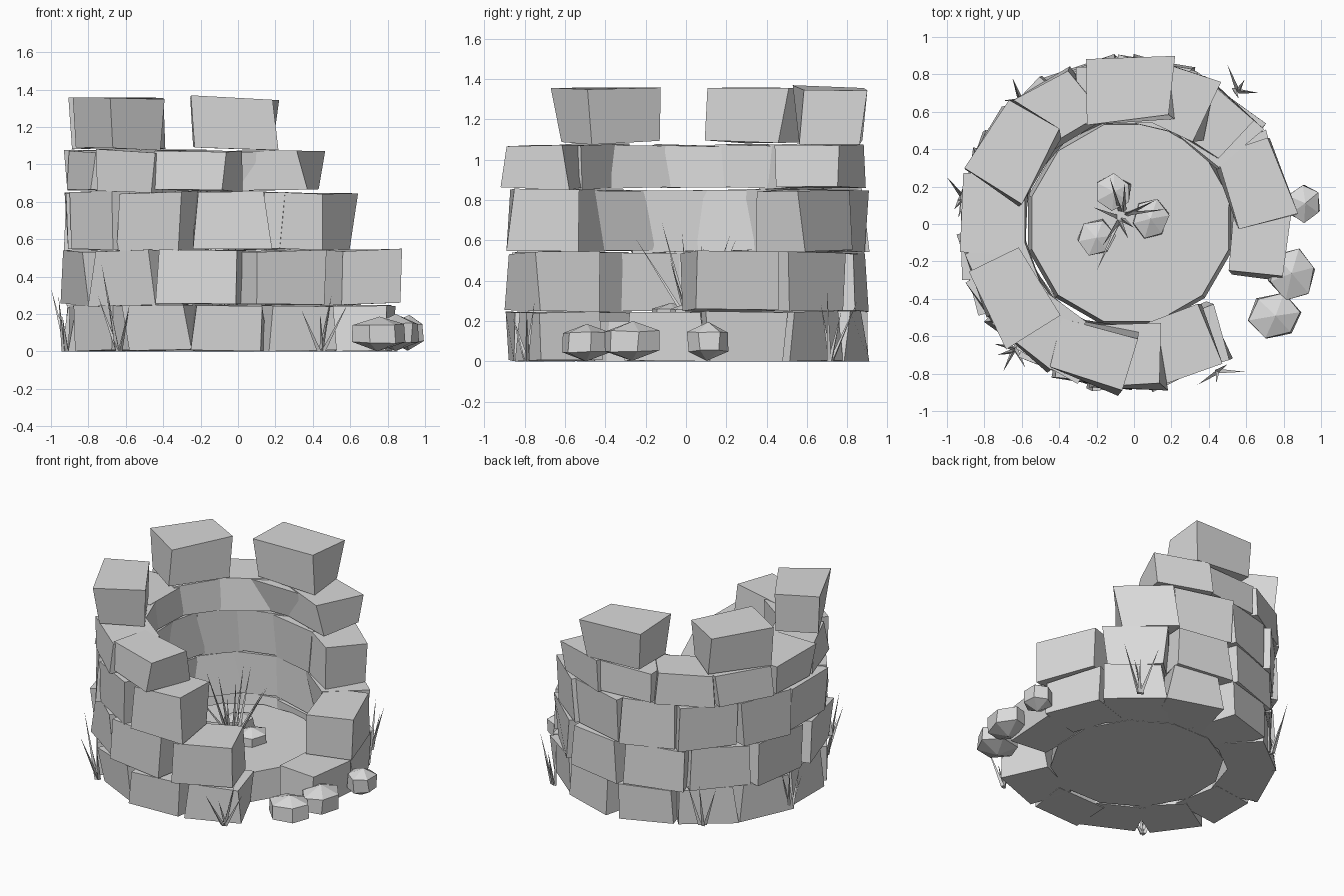
import bpy, bmesh, math, random
from mathutils import Vector, Matrix

if "Cube" in bpy.data.objects:
    bpy.data.objects.remove(bpy.data.objects["Cube"])

random.seed(11)
CX = -0.04          # tower axis

stone = bpy.data.materials.new("plain grey stone")
stone.diffuse_color = (0.7, 0.7, 0.7, 1)
stone.use_nodes = True
stone.node_tree.nodes["Principled BSDF"].inputs["Base Color"].default_value = stone.diffuse_color


def finish(name, bm):
    bmesh.ops.recalc_face_normals(bm, faces=bm.faces)
    me = bpy.data.meshes.new(name)
    bm.to_mesh(me)
    bm.free()
    me.materials.append(stone)
    ob = bpy.data.objects.new(name, me)
    bpy.context.collection.objects.link(ob)
    return ob


def jit(a):
    return random.uniform(-a, a)


def block(bm, ang, z0, z1, width, r_in=0.555, r_out=0.87, rough=0.027):
    """One rough-hewn block standing on the ring at the given angle."""
    h = z1 - z0
    made = bmesh.ops.create_cube(bm, size=1)["verts"]
    turn = Matrix.Rotation(math.radians(ang), 4, 'Z')
    skew = Matrix.Rotation(math.radians(jit(4)), 4, 'Z') @ Matrix.Rotation(math.radians(jit(1.5)), 4, 'X')
    for v in made:
        p = Vector((v.co.x * (r_out - r_in), v.co.y * width, v.co.z * h))
        p += Vector((jit(rough), jit(rough), jit(0.008)))
        p = skew @ p
        p.x += (r_in + r_out) / 2
        p = turn @ p
        v.co = (p.x + CX, p.y, max(0.0, p.z + (z0 + z1) / 2))


def course(name, z0, z1, angles, width):
    bm = bmesh.new()
    for a in angles:
        block(bm, a, z0, z1, width)
    finish(name, bm)


STEP = 360 / 13
# Courses: each one up is broken off further back from the doorway
course("wall_course_1", 0.0, 0.245, [270 + STEP * k for k in range(13) if k != 2], 0.375)
course("wall_course_2", 0.25, 0.54, [291, 258, 228, 198, 168, 138, 108, 79, 49, 18], 0.41)
course("wall_course_3", 0.545, 0.85, [270, 240, 213, 186, 159, 132, 106, 80, 54], 0.385)
course("wall_course_4", 0.86, 1.07, [255 - 26.6 * k for k in range(8)], 0.39)
course("wall_course_5", 1.085, 1.355, [212, 148, 88.5], 0.44)

# Round floor slab, slightly narrower at the top
bm = bmesh.new()
bmesh.ops.create_cone(bm, cap_ends=True, segments=12, radius1=0.565, radius2=0.545, depth=0.2,
                      matrix=Matrix.Translation((-0.02, 0.005, 0.1)) @ Matrix.Rotation(0.26, 4, 'Z'))
finish("floor_slab", bm)


def rock(name, x, y, z, rx, ry, rz):
    """Flattened six-sided boulder."""
    bm = bmesh.new()
    bmesh.ops.create_uvsphere(bm, u_segments=6, v_segments=3, radius=1)
    turn = Matrix.Rotation(random.uniform(0, 1), 4, 'Z')
    for v in bm.verts:
        p = turn @ v.co
        v.co = (x + p.x * rx / 0.87 + jit(0.008), y + p.y * ry / 0.87 + jit(0.008),
                max(0, z + p.z * rz + jit(0.005)))
    finish(name, bm)


rock("doorway_rock_1", 0.75, -0.49, 0.095, 0.145, 0.125, 0.095)
rock("doorway_rock_2", 0.845, -0.27, 0.10, 0.125, 0.145, 0.10)
rock("doorway_rock_3", 0.91, 0.11, 0.10, 0.09, 0.105, 0.095)
rock("floor_rock_1", -0.11, 0.17, 0.225, 0.10, 0.095, 0.07)
rock("floor_rock_2", -0.20, -0.07, 0.225, 0.10, 0.10, 0.07)
rock("floor_rock_3", 0.09, 0.03, 0.225, 0.095, 0.11, 0.07)


def tuft(name, x, y, z, tips, r=0.014):
    """Thin three-sided blades leaning from one root; tips are offsets."""
    bm = bmesh.new()
    for tx, ty, tz in tips:
        root = Vector((x + tx * 0.12 + jit(0.015), y + ty * 0.12 + jit(0.015), z))
        a0 = random.uniform(0, 2)
        ring = [bm.verts.new(root + Vector((r * math.cos(a0 + k * 2.094),
                                            r * math.sin(a0 + k * 2.094), 0))) for k in range(3)]
        tip = bm.verts.new((x + tx, y + ty, z + tz))
        bm.faces.new(ring)
        for k in range(3):
            bm.faces.new((ring[k], ring[(k + 1) % 3], tip))
    finish(name, bm)


# Grass at the foot of the wall
tuft("grass_left", -0.91, 0.13, 0, [(-0.09, 0.12, 0.34), (-0.05, -0.05, 0.30), (0.0, 0.08, 0.27), (-0.03, -0.1, 0.2)])
tuft("grass_front_left", -0.63, -0.67, 0, [(-0.10, -0.03, 0.47), (-0.07, -0.12, 0.33), (0.05, -0.1, 0.25), (-0.12, 0.03, 0.3)])
tuft("grass_front_right", 0.44, -0.79, 0, [(0.15, 0.0, 0.26), (-0.1, -0.07, 0.22), (0.06, 0.04, 0.3), (0.0, -0.06, 0.2)])
tuft("grass_back_right", 0.54, 0.72, 0, [(-0.04, 0.13, 0.3), (0.13, -0.02, 0.34), (0.05, 0.05, 0.25), (0.02, -0.05, 0.28)])
tuft("grass_back_left", -0.59, 0.66, 0, [(-0.06, 0.12, 0.34), (-0.11, 0.0, 0.28), (0.06, 0.08, 0.3)])

# Taller grass in the middle of the floor
tuft("grass_floor", -0.07, 0.04, 0.19,
     [(-0.13, -0.29, 0.42), (0.25, 0.04, 0.40), (-0.06, 0.21, 0.42), (0.02, 0.18, 0.44),
      (0.19, 0.09, 0.35), (-0.10, -0.16, 0.50), (0.07, -0.06, 0.45), (-0.15, 0.05, 0.38),
      (0.04, -0.12, 0.32)], 0.014)
